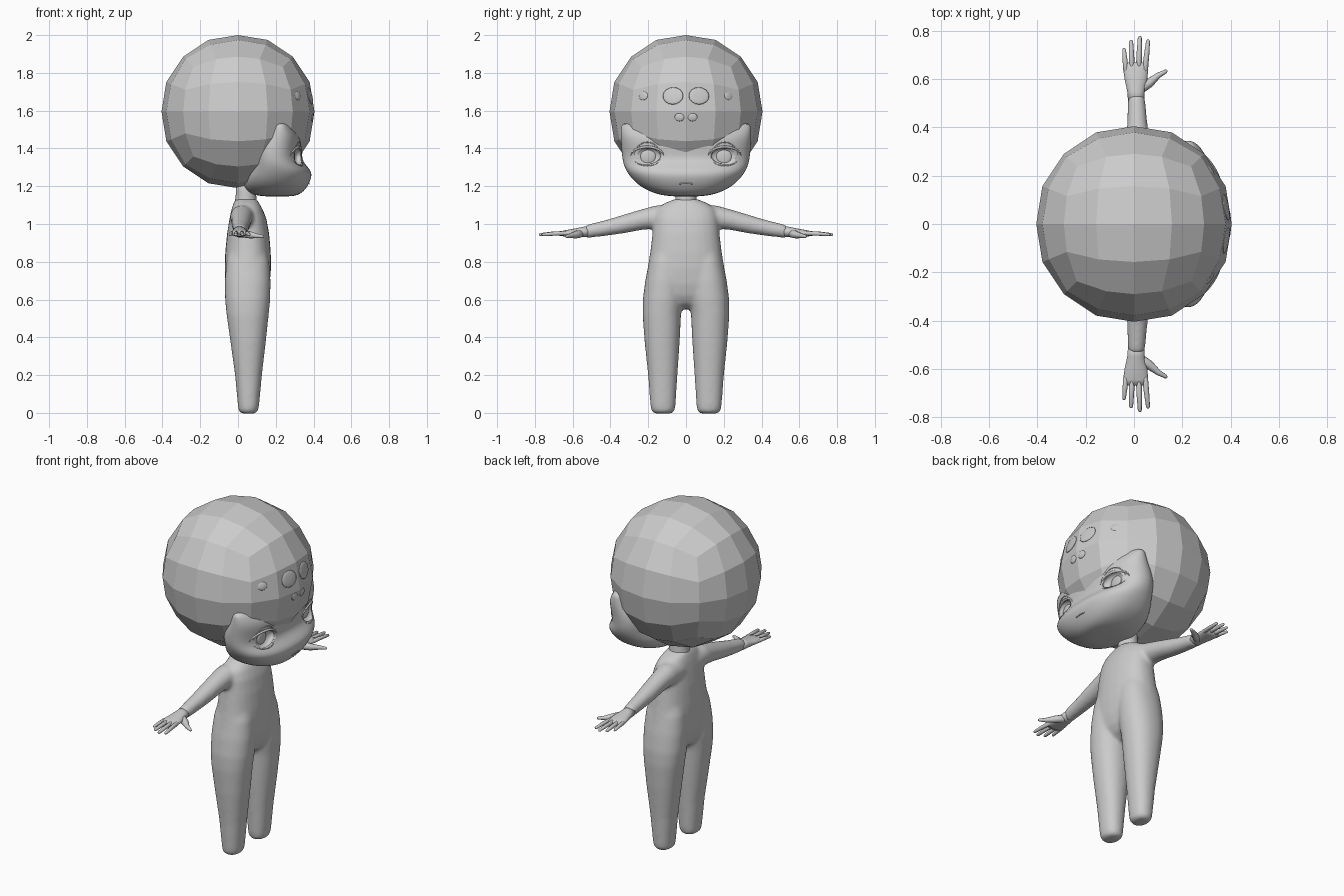
import bpy, bmesh, math
from mathutils import Vector

if "Cube" in bpy.data.objects:
    bpy.data.objects.remove(bpy.data.objects["Cube"])

grey = bpy.data.materials.new("plain_grey")
grey.diffuse_color = (0.6, 0.6, 0.6, 1)
grey.use_nodes = True
grey.node_tree.nodes["Principled BSDF"].inputs["Base Color"].default_value = grey.diffuse_color


def finish(name, bm, smooth=True):
    bmesh.ops.recalc_face_normals(bm, faces=bm.faces)
    me = bpy.data.meshes.new(name)
    bm.to_mesh(me)
    bm.free()
    me.materials.append(grey)
    ob = bpy.data.objects.new(name, me)
    bpy.context.collection.objects.link(ob)
    for p in me.polygons:
        p.use_smooth = smooth
    return ob


def ring(c, u, v, n=2.0, seg=24):
    """Superellipse ring around c spanned by the half axes u and v."""
    c, u, v = Vector(c), Vector(u), Vector(v)
    pts = []
    for i in range(seg):
        a = 2 * math.pi * i / seg
        f = [math.copysign(abs(t) ** (2 / n), t) for t in (math.cos(a), math.sin(a))]
        pts.append(c + u * f[0] + v * f[1])
    return pts


def loft(bm, rings):
    rows = [[bm.verts.new(p) for p in r] for r in rings]
    k = len(rows[0])
    for a, b in zip(rows, rows[1:]):
        for i in range(k):
            bm.faces.new((a[i], a[(i + 1) % k], b[(i + 1) % k], b[i]))
    bm.faces.new(rows[0])
    bm.faces.new(rows[-1])


def tube(bm, pts, radii, seg=10):
    """Round tube along points, with rounded ends."""
    pts = [Vector(p) for p in pts]
    rings = []
    last = len(pts) - 1
    for i, (p, r) in enumerate(zip(pts, radii)):
        d = (pts[min(i + 1, last)] - pts[max(i - 1, 0)]).normalized()
        u = d.cross(Vector((0.03, 0.05, 1))).normalized()
        w = d.cross(u)
        steps = [(0, 1)]
        if i == 0:
            steps = [(-0.95, 0.3), (-0.7, 0.7), (0, 1)]
        if i == last:
            steps = [(0, 1), (0.7, 0.7), (0.95, 0.3)]
        for s, k in steps:
            rings.append(ring(p + d * r * s, u * r * k, w * r * k, seg=seg))
    loft(bm, rings)


def ellipsoid(bm, c, size, seg=24):
    g = bmesh.ops.create_uvsphere(bm, u_segments=seg, v_segments=seg // 2, radius=1)
    for v in g["verts"]:
        v.co = Vector([c[i] + v.co[i] * size[i] for i in range(3)])
    return g["verts"]


def level_rings(rows, n=2.0):
    """Rows of z, back x, front x, inner y, outer y."""
    return [ring(((b + f) / 2, (i + o) / 2, z), ((f - b) / 2, 0, 0), (0, (o - i) / 2, 0), n)
            for z, b, f, i, o in rows]


# Faceted hair ball: a cube grid pushed out to a sphere, poles slightly flatter
R, HC = 0.405, Vector((0, 0, 1.595))
bm = bmesh.new()
for axis in range(3):
    for sign in (-1, 1):
        grid = []
        for i in range(5):
            for j in range(5):
                p = [math.tan(math.radians(22.5 * (i - 2))), math.tan(math.radians(22.5 * (j - 2)))]
                p.insert(axis, sign)
                bulge = 1 if i == j == 2 else 1.014
                grid.append(bm.verts.new(HC + Vector(p).normalized() * R * bulge))
        for i in range(4):
            for j in range(4):
                k = i * 5 + j
                bm.faces.new((grid[k], grid[k + 1], grid[k + 6], grid[k + 5]))
bmesh.ops.remove_doubles(bm, verts=bm.verts, dist=1e-4)
finish("hair_ball", bm, smooth=False)

# Face: z, back x, front x, half width
FACE = [(1.145, 0.14, 0.28, 0.07), (1.155, 0.07, 0.33, 0.15), (1.19, 0.03, 0.365, 0.235),
        (1.235, 0.02, 0.388, 0.285), (1.275, 0.03, 0.394, 0.315), (1.31, 0.045, 0.362, 0.332),
        (1.345, 0.05, 0.337, 0.34), (1.40, 0.05, 0.345, 0.345), (1.46, 0.10, 0.345, 0.349),
        (1.51, 0.14, 0.31, 0.348), (1.55, 0.18, 0.26, 0.338)]
FN = 2.3
bm = bmesh.new()
loft(bm, level_rings([(z, b, f, -h, h) for z, b, f, h in FACE], FN))
face = finish("face", bm)
face.modifiers.new("smooth", 'SUBSURF').levels = 2
face.modifiers["smooth"].render_levels = 2


def face_x(y, z):
    for p, q in zip(FACE, FACE[1:]):
        if p[0] <= z <= q[0]:
            t = (z - p[0]) / (q[0] - p[0])
            b, f, h = (p[i] + (q[i] - p[i]) * t for i in (1, 2, 3))
            return (b + f) / 2 + (f - b) / 2 * max(0, 1 - abs(y / h) ** FN) ** (1 / FN)


# Eye sockets cut into the face, with eyes and lids set in them
cut, eyes, lids = bmesh.new(), bmesh.new(), bmesh.new()
for s in (-1, 1):
    ex = face_x(0.2, 1.36)
    ellipsoid(cut, (ex, s * 0.205, 1.358), (0.03, 0.078, 0.046))
    ellipsoid(eyes, (ex - 0.028, s * 0.2, 1.357), (0.012, 0.042, 0.045))
    for side, ry, rz, rad in ((1, 0.088, 0.05, 0.007), (1, 0.07, 0.075, 0.003), (-1, 0.075, 0.05, 0.003)):
        pts = []
        for i in range(13):
            a = math.radians(8 + 164 * i / 12)
            y, z = s * (0.205 + ry * math.cos(a)), 1.358 + side * rz * math.sin(a)
            pts.append((face_x(y, z) - 0.002, y, z))
        tube(lids, pts, [rad * (0.35 + 0.65 * math.sin(math.pi * i / 12)) for i in range(13)], 8)
cutter = finish("eye_socket_cutter", cut)
cutter.hide_render = True
cutter.hide_viewport = True
finish("eyes", eyes)
finish("eyelids", lids)
mod = face.modifiers.new("sockets", 'BOOLEAN')
mod.operation, mod.object = 'DIFFERENCE', cutter

# Mouth line
bm = bmesh.new()
ys = [-0.032 + 0.008 * i for i in range(9)]
tube(bm, [(face_x(y, 1.215) - 0.001, y, 1.215 - 2 * y * y) for y in ys], [0.003] * 9, 8)
finish("mouth", bm)

# Faint raised marks on the brow of the hair ball
bm = bmesh.new()
for y, z, r in ((0.07, 1.68, 0.055), (0.23, 1.68, 0.028), (0.035, 1.565, 0.026)):
    for s in (-1, 1):
        d = (Vector((math.sqrt(R * R - y * y - (z - HC.z) ** 2), s * y, z)) - HC).normalized()
        q = d.to_track_quat('Z', 'Y')
        for v in ellipsoid(bm, (0, 0, 0), (r, r * 0.85, 0.006), 16):
            v.co = HC + d * R * 0.98 + q @ v.co
finish("brow_marks", bm)

# Neck
bm = bmesh.new()
loft(bm, [ring((0.042, 0, z), (r, 0, 0), (0, r, 0)) for z, r in ((1.08, 0.06), (1.13, 0.057), (1.17, 0.052), (1.25, 0.055))])
finish("neck", bm)

# Body suit: torso, legs and sleeves fused into one skin
TORSO = [(0.55, 0.01, 0.09, 0.05), (0.58, -0.03, 0.13, 0.11), (0.62, -0.052, 0.153, 0.165),
         (0.68, -0.066, 0.168, 0.203), (0.76, -0.071, 0.175, 0.205), (0.85, -0.068, 0.174, 0.19),
         (0.95, -0.058, 0.165, 0.178), (1.03, -0.045, 0.15, 0.17), (1.08, -0.034, 0.13, 0.155),
         (1.11, -0.024, 0.112, 0.115), (1.132, -0.014, 0.1, 0.06)]
LEG = [(-0.004, 0.02, 0.09, 0.075, 0.168), (0.01, 0.002, 0.107, 0.059, 0.184), (0.04, -0.001, 0.112, 0.055, 0.189),
       (0.2, -0.016, 0.127, 0.045, 0.201), (0.38, -0.041, 0.148, 0.033, 0.22), (0.52, -0.061, 0.163, 0.026, 0.23),
       (0.60, -0.069, 0.171, 0.014, 0.229), (0.70, -0.07, 0.173, 0.01, 0.216), (0.80, -0.062, 0.166, 0.015, 0.196),
       (0.90, -0.035, 0.14, 0.03, 0.165)]
ARM = [(0.06, 1.035, 0.065), (0.16, 1.037, 0.062), (0.24, 1.022, 0.055), (0.33, 1.0, 0.05),
       (0.42, 0.98, 0.043), (0.535, 0.959, 0.035)]
bm = bmesh.new()
loft(bm, level_rings([(z, b, f, -h, h) for z, b, f, h in TORSO], 2.3))
for s in (-1, 1):
    loft(bm, level_rings([(z, b, f, s * i, s * o) for z, b, f, i, o in LEG], 2.2))
    loft(bm, [ring((0.025 - 0.028 * y, s * y, z), (r, 0, 0), (0, 0, r)) for y, z, r in ARM])
body = finish("body_suit", bm)
rm = body.modifiers.new("fuse", 'REMESH')
rm.mode, rm.voxel_size, rm.use_smooth_shade = 'VOXEL', 0.008, True
sm = body.modifiers.new("blend", 'SMOOTH')
sm.factor, sm.iterations = 0.5, 22

# Hands: palm, four fingers and a thumb
PALM = [(0.50, 0.009, 0.962, 0.033, 0.031), (0.55, 0.008, 0.957, 0.036, 0.027), (0.60, 0.008, 0.953, 0.047, 0.021),
        (0.645, 0.007, 0.950, 0.052, 0.016), (0.67, 0.007, 0.948, 0.045, 0.010)]
FINGERS = [(-0.034, 0.64, -0.041, 0.722, 0.010), (-0.009, 0.65, -0.012, 0.755, 0.011),
           (0.02, 0.65, 0.024, 0.771, 0.011), (0.046, 0.64, 0.058, 0.756, 0.011)]
for s, label in ((-1, "right"), (1, "left")):
    bm = bmesh.new()
    loft(bm, [ring((x, s * y, z), (a, 0, 0), (0, 0, b)) for y, x, z, a, b in PALM])
    for x0, y0, x1, y1, r in FINGERS:
        tube(bm, [(x0, s * y0, 0.951), ((x0 + x1) / 2, s * (y0 + y1) / 2, 0.949), (x1, s * y1, 0.944)],
             [r * 1.1, r, r * 0.75])
    tube(bm, [(0.025, s * 0.56, 0.95), (0.065, s * 0.585, 0.942), (0.1, s * 0.615, 0.937), (0.131, s * 0.632, 0.934)],
         [0.022, 0.019, 0.012, 0.008])
    finish(label + "_hand", bm)
